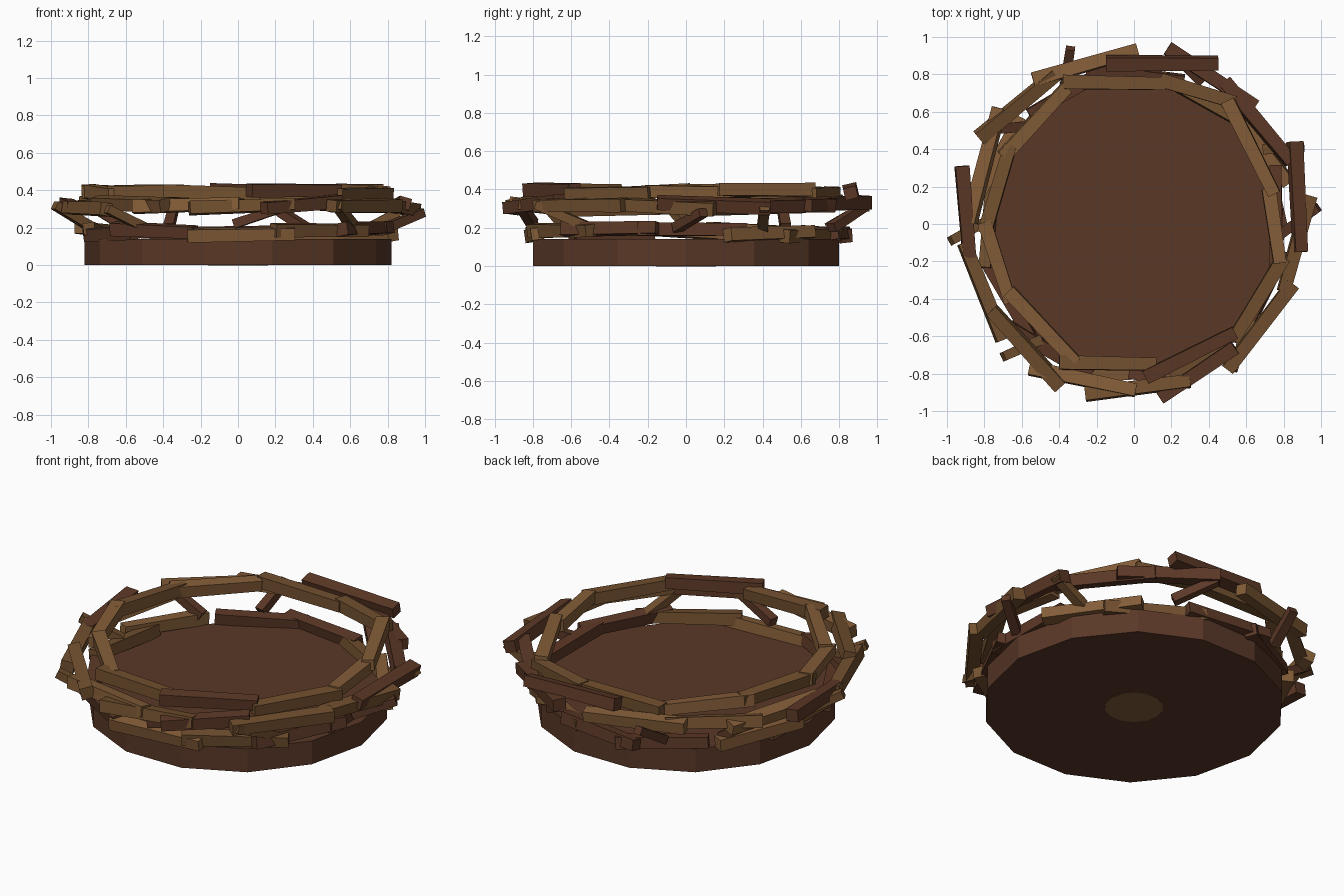
import bpy, bmesh, math, random
from mathutils import Vector, Matrix

if "Cube" in bpy.data.objects:
    bpy.data.objects.remove(bpy.data.objects["Cube"])

random.seed(4)


def material(name, rgb):
    m = bpy.data.materials.new(name)
    lin = [((c / 255 + 0.055) / 1.055) ** 2.4 for c in rgb]
    m.diffuse_color = (*lin, 1)
    m.use_nodes = True
    m.node_tree.nodes["Principled BSDF"].inputs["Base Color"].default_value = m.diffuse_color
    return m


EARTH = material("dark earth brown", (90, 56, 39))
RED = material("reddish bark", (92, 56, 38))
MID = material("mid bark", (114, 80, 47))
TAN = material("tan bark", (132, 93, 56))


def finish(bm, name, mat):
    me = bpy.data.meshes.new(name)
    bm.to_mesh(me)
    bm.free()
    me.materials.append(mat)
    ob = bpy.data.objects.new(name, me)
    bpy.context.collection.objects.link(ob)
    return ob


def disc(name, r, z0, z1, mat):
    """14-sided disc with fan caps and a corner on the x axis."""
    bm = bmesh.new()
    bmesh.ops.create_cone(bm, cap_ends=True, cap_tris=True, segments=14,
                          radius1=r, radius2=r, depth=z1 - z0,
                          matrix=Matrix.Translation((0, 0, (z0 + z1) / 2))
                          @ Matrix.Rotation(math.pi / 2, 4, 'Z'))
    return finish(bm, name, mat)


def stick(name, a, b, mat, w=0.075, h=0.07, roll=0.0):
    """Square twig from a to b, slightly thinner at one end."""
    a, b = Vector(a), Vector(b)
    x = (b - a).normalized()
    y = Vector((0, 0, 1)).cross(x).normalized()
    z = x.cross(y)
    rot = Matrix((x, y, z)).transposed().to_4x4() @ Matrix.Rotation(roll, 4, 'X')
    bm = bmesh.new()
    bmesh.ops.create_cube(bm, size=1)
    for v in bm.verts:
        s = 0.9 if v.co.x > 0 else 1.0
        v.co = Vector((v.co.x * (b - a).length, v.co.y * w * s, v.co.z * h * s))
    bm.transform(Matrix.Translation((a + b) / 2) @ rot)
    return finish(bm, name, mat)


# base: floor slab and the small hub underneath
disc("nest_base", 0.82, 0.0, 0.14, EARTH)
disc("base_hub", 0.16, -0.002, 0.004, TAN)

# top ring twigs
top_ring = [
    (-.38, .76, .17, .75, MID), (.14, .77, .54, .65, MID),
    (.50, .66, .75, .16, TAN), (.72, .19, .78, -.21, TAN),
    (.80, -.18, .53, -.62, MID), (.06, -.82, .54, -.58, RED),
    (-.40, -.74, .12, -.75, MID), (-.67, -.36, -.31, -.74, TAN),
    (-.80, .01, -.66, -.42, TAN), (-.80, -.05, -.66, .42, MID),
    (-.70, .36, -.36, .73, TAN)]
for i, (x0, y0, x1, y1, m) in enumerate(top_ring):
    stick(f"top_twig_{i}", (x0, y0, .385 + random.uniform(-.01, .015)),
          (x1, y1, .395 + random.uniform(-.02, .01)), m,
          roll=random.uniform(-.12, .12))

# bulging middle ring twigs
mid_ring = [
    (-.54, .77, .02, .93, TAN), (-.15, .86, .45, .86, RED),
    (.18, .94, .65, .63, RED), (.48, .76, .84, .33, RED),
    (.86, .44, .89, -.15, RED), (.94, .15, .80, -.36, MID),
    (.85, -.32, .50, -.78, MID), (.54, -.66, .14, -.93, RED),
    (-.26, -.91, .30, -.84, MID), (-.56, -.77, .01, -.89, TAN),
    (-.39, -.87, -.76, -.46, MID), (-.70, -.62, -.91, -.10, MID),
    (-.92, .31, -.88, -.18, RED), (-.88, .01, -.72, .62, TAN),
    (-.83, .46, -.42, .80, MID)]
for i, (x0, y0, x1, y1, m) in enumerate(mid_ring):
    lift = .06 if i == 1 else 0
    stick(f"middle_twig_{i}", (x0, y0, .32 + lift + random.uniform(-.025, .02)),
          (x1, y1, .32 + lift + random.uniform(-.025, .02)), m,
          roll=random.uniform(-.3, .3))

# lower ring twigs resting on the base rim
for i in range(12):
    t = 2 * math.pi * (i + random.uniform(-.15, .15)) / 12
    d = random.uniform(.30, .36)
    r0, r1 = random.uniform(.80, .87), random.uniform(.80, .87)
    stick(f"lower_twig_{i}",
          (r0 * math.cos(t - d), r0 * math.sin(t - d), .175 + random.uniform(-.02, .02)),
          (r1 * math.cos(t + d), r1 * math.sin(t + d), .18 + random.uniform(-.02, .02)),
          (RED, TAN, MID, RED)[i % 4], w=.07, roll=random.uniform(-.2, .2))

# short slanting struts that tie the lower ring to the middle ring
struts = [
    (-.37, .74, .20, -.34, .94, .32, RED), (.36, .76, .20, .19, .93, .31, RED),
    (.70, .40, .20, .90, .41, .31, MID), (.79, -.05, .20, .985, .09, .28, RED),
    (.62, -.50, .20, .53, -.78, .32, MID), (-.02, -.80, .22, .25, -.86, .31, RED),
    (-.50, -.62, .20, -.70, -.71, .30, MID), (-.78, .02, .20, -.98, -.09, .32, MID),
    (-.60, .52, .20, -.80, .50, .32, RED)]
for i, s in enumerate(struts):
    stick(f"strut_{i}", s[:3], s[3:6], s[6], w=.055, h=.05)
